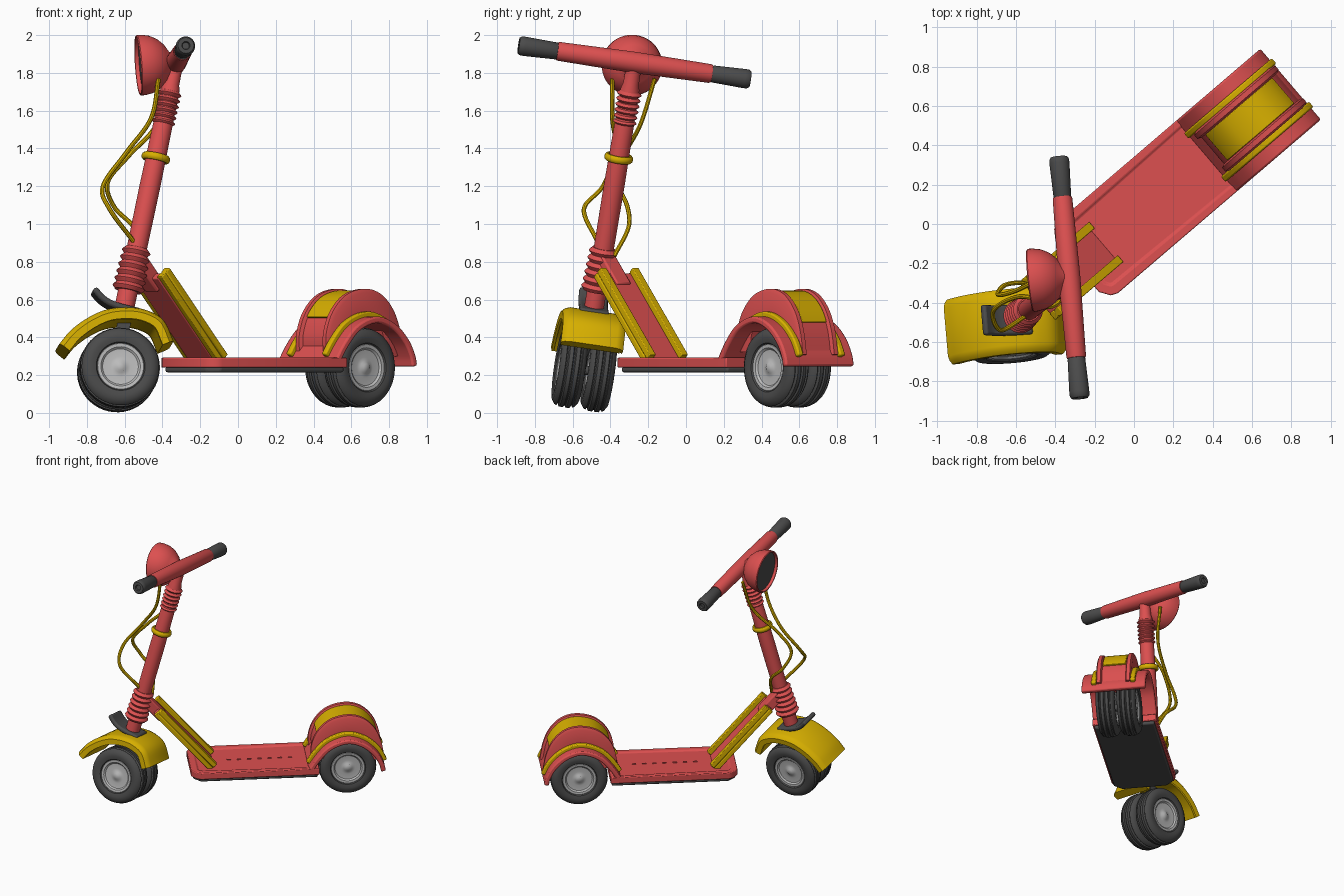
import bpy, bmesh, math
from mathutils import Vector, Matrix

if "Cube" in bpy.data.objects:
    bpy.data.objects.remove(bpy.data.objects["Cube"])

def material(name, rgb):
    m = bpy.data.materials.new(name)
    m.diffuse_color = (*rgb, 1)
    m.use_nodes = True
    m.node_tree.nodes["Principled BSDF"].inputs["Base Color"].default_value = m.diffuse_color
    return m

RED = material("red", (0.72, 0.08, 0.08))
YELLOW = material("yellow", (0.68, 0.43, 0.0))
DARK = material("dark", (0.07, 0.07, 0.07))
LIGHT = material("light", (0.5, 0.5, 0.5))

def frame(x, y, z, o):
    m = Matrix((x, y, z)).transposed().to_4x4()
    m.translation = o
    return m

# Two local frames, each x = sideways, y = backwards, z = up
u = Vector((0.76, 0.65, 0)).normalized()
BODY = frame(Vector((u.y, -u.x, 0)), u, Vector((0, 0, 1)), Vector((-0.015, 0.017, 0)))
s = Vector((0.21, 0.165, 1)).normalized()
d = Vector((0.089, -0.983, 0.161))
d = (d - s * d.dot(s)).normalized()
STEER = frame(d, s.cross(d), s, Vector((-0.669, -0.54, 0.235)))
SIDE = Matrix.Rotation(math.pi / 2, 4, 'Y')
T = Matrix.Translation

def finish(name, bm, M, mat, bevel=0):
    bmesh.ops.remove_doubles(bm, verts=bm.verts, dist=1e-5)
    bmesh.ops.transform(bm, matrix=M, verts=bm.verts)
    bmesh.ops.recalc_face_normals(bm, faces=bm.faces)
    me = bpy.data.meshes.new(name)
    bm.to_mesh(me)
    bm.free()
    me.materials.append(mat)
    ob = bpy.data.objects.new(name, me)
    bpy.context.collection.objects.link(ob)
    if bevel:
        b = ob.modifiers.new("bevel", 'BEVEL')
        b.width, b.segments, b.limit_method = bevel, 2, 'ANGLE'
        b.angle_limit = math.radians(40)
    return ob

def lathe(name, prof, M, mat, n=40, closed=False):
    bm = bmesh.new()
    rings = [[bm.verts.new((r * math.cos(2 * math.pi * i / n), r * math.sin(2 * math.pi * i / n), h))
              for i in range(n)] for r, h in prof]
    for k in range(len(prof) - (0 if closed else 1)):
        a, b = rings[k], rings[(k + 1) % len(rings)]
        for i in range(n):
            j = (i + 1) % n
            bm.faces.new((a[i], a[j], b[j], b[i]))
    return finish(name, bm, M, mat)

def smooth(pts, n=6):
    # Catmull-Rom through the points
    P = [Vector(p) for p in pts]
    P = [2 * P[0] - P[1]] + P + [2 * P[-1] - P[-2]]
    out = []
    for k in range(1, len(P) - 2):
        a, b, c, e = P[k - 1:k + 3]
        for i in range(n):
            t = i / n
            out.append(0.5 * (2 * b + (c - a) * t + (2 * a - 5 * b + 4 * c - e) * t * t
                              + (3 * b - a - 3 * c + e) * t ** 3))
    return out + [P[-2]]

def ribbon(name, path, section, M, mat, bevel=0):
    # sweep a closed (sideways, height) section along a (back, up) path
    bm = bmesh.new()
    path = [Vector(p) for p in path]
    rings = []
    for i, p in enumerate(path):
        t = (path[min(i + 1, len(path) - 1)] - path[max(i - 1, 0)]).normalized()
        rings.append([bm.verts.new((w, p.x - t.y * h, p.y + t.x * h)) for w, h in section])
    m = len(section)
    for a, b in zip(rings, rings[1:]):
        for i in range(m):
            bm.faces.new((a[i], a[(i + 1) % m], b[(i + 1) % m], b[i]))
    bm.faces.new(rings[0])
    bm.faces.new(rings[-1])
    return finish(name, bm, M, mat, bevel)

def rect(w0, w1, h0, h1):
    return [(w0, h0), (w0, h1), (w1, h1), (w1, h0)]

def mirrored(half):
    return half + [(-w, h) for w, h in reversed(half)]

def prism(name, outline, z0, z1, M, mat, bevel=0, inset=0):
    bm = bmesh.new()
    f = bm.faces.new([bm.verts.new((x, y, z0)) for x, y in outline])
    ext = bmesh.ops.extrude_face_region(bm, geom=[f])["geom"]
    bmesh.ops.translate(bm, verts=[g for g in ext if isinstance(g, bmesh.types.BMVert)], vec=(0, 0, z1 - z0))
    bmesh.ops.recalc_face_normals(bm, faces=bm.faces)
    if inset:
        top = [max(bm.faces, key=lambda q: q.calc_center_median().z)]
        bmesh.ops.inset_region(bm, faces=top, thickness=inset)
        bmesh.ops.inset_region(bm, faces=top, thickness=0.008, depth=-0.01)
    return finish(name, bm, M, mat, bevel)

# Paired wheels, front and rear
tyre = [(0.12, 0.05), (0.13, 0.064), (0.155, 0.071), (0.18, 0.068), (0.2, 0.054), (0.206, 0.044),
        (0.197, 0.04), (0.197, 0.034), (0.211, 0.028), (0.212, 0.008), (0.202, 0.003)]
hub = [(0, 0.058), (0.02, 0.056), (0.032, 0.046), (0.055, 0.042), (0.095, 0.046), (0.105, 0.056),
       (0.122, 0.058), (0.13, 0.05)]
def flip(p):
    return p + [(r, -h) for r, h in reversed(p)]
for label, M in (("front", STEER @ T((0, 0.037, 0))), ("rear", BODY @ T((0, 0.80, 0.24)))):
    for side in (-1, 1):
        W = M @ T((side * 0.078, 0, 0)) @ SIDE
        lathe(f"{label}_tyre", flip(tyre), W, DARK, 48, True)
        lathe(f"{label}_hub", flip(hub), W, LIGHT)
    lathe(f"{label}_axle", [(0, -0.13), (0.025, -0.13), (0.025, 0.13), (0, 0.13)], M @ SIDE, DARK, 16)

# Front mudguard and the dark bracket over it
arc = smooth([(-0.30, 0.045), (-0.255, 0.13), (-0.18, 0.215), (-0.09, 0.28), (0.02, 0.315),
              (0.12, 0.318), (0.21, 0.285), (0.28, 0.19)], 5)
ribbon("front_mudguard", arc, mirrored([(-0.165, -0.06), (-0.167, -0.02), (-0.15, -0.003), (-0.125, 0.006)])
       + mirrored([(0.125, -0.018), (0.15, -0.03), (0.152, -0.06)]), STEER, YELLOW)
ribbon("fork_bracket", smooth([(-0.175, 0.395), (-0.12, 0.355), (-0.05, 0.335), (0.085, 0.33)], 4),
       rect(-0.078, 0.078, -0.025, 0.008), STEER, DARK, 0.012)
ribbon("fork_strut", [(-0.02, 0.0), (0.05, 0.0)], rect(-0.006, 0.006, 0, 0.33), STEER, DARK)

# Steering column with ribbed sleeves
lathe("steering_column", [(0, 0.32), (0.052, 0.32), (0.055, 1.0), (0.05, 1.53), (0.042, 1.56),
                          (0.04, 1.68), (0, 1.68)], STEER, RED)
def sleeve(name, c0, c1, r0, r1, count):
    prof, n = [(0.03, c0)], count * 6
    for i in range(n + 1):
        t = i / n
        prof.append((r0 + (r1 - r0) * t - 0.016 * abs(math.cos(math.pi * t * count)) ** 2, c0 + (c1 - c0) * t))
    lathe(name, prof + [(0.03, c1)], STEER, RED)
sleeve("lower_sleeve", 0.425, 0.66, 0.088, 0.076, 6)
sleeve("upper_sleeve", 1.335, 1.52, 0.063, 0.066, 6)
lathe("column_clamp", [(0.062 + 0.015 * math.cos(k * math.pi / 5), 1.154 + 0.02 * math.sin(k * math.pi / 5))
                       for k in range(10)], STEER, YELLOW, 40, True)

# Handlebar with grips
BAR = STEER @ T((0, 0, 1.677)) @ SIDE
lathe("handlebar", flip([(0, 0.415), (0.047, 0.415), (0.05, 0.405), (0.056, 0.02)]), BAR, RED)
for side in (-1, 1):
    lathe("grip", [(0.04, side * 0.41), (0.045, side * 0.42), (0.051, side * 0.59), (0.05, side * 0.61),
                   (0.042, side * 0.622), (0.022, side * 0.622), (0.018, side * 0.61), (0, side * 0.61)], BAR, DARK, 32)

# Headlight bowl
back = Vector((0.985, 0.1, 0.07)).normalized()
LAMP = T((-0.53, -0.287, 1.84)) @ back.to_track_quat('Z', 'Y').to_matrix().to_4x4()
lathe("headlight", [(0.145, 0.03), (0.15, 0.002), (0.156, 0), (0.161, 0.006), (0.16, 0.03), (0.152, 0.07),
                    (0.132, 0.11), (0.1, 0.145), (0.06, 0.17), (0.04, 0.2), (0, 0.2)], LAMP, RED, 48)
lathe("headlight_lens", [(0, 0.018), (0.147, 0.022), (0.147, 0.035), (0, 0.035)], LAMP, DARK, 48)

# Cables
cables = [[(-0.42, -0.39, 1.77), (-0.46, -0.39, 1.56), (-0.59, -0.37, 1.38), (-0.715, -0.44, 1.2),
           (-0.68, -0.54, 1.08), (-0.57, -0.48, 0.93), (-0.5, -0.43, 0.84)],
          [(-0.39, -0.165, 1.77), (-0.43, -0.24, 1.53), (-0.58, -0.33, 1.36), (-0.69, -0.36, 1.22),
           (-0.655, -0.31, 1.09), (-0.55, -0.305, 0.98), (-0.5, -0.38, 0.83)]]
for pts in cables:
    cu = bpy.data.curves.new("cable", 'CURVE')
    cu.dimensions, cu.bevel_depth, cu.bevel_resolution, cu.use_fill_caps = '3D', 0.012, 2, True
    path = smooth(pts, 8)
    sp = cu.splines.new('POLY')
    sp.points.add(len(path) - 1)
    for p, q in zip(sp.points, path):
        p.co = (*q, 1)
    cu.materials.append(YELLOW)
    ob = bpy.data.objects.new("cable", cu)
    bpy.context.collection.objects.link(ob)
    bpy.ops.object.select_all(action='DESELECT')
    ob.select_set(True)
    bpy.context.view_layer.objects.active = ob
    bpy.ops.object.convert(target='MESH')

# Deck, underside and tread studs
outline = [(-0.237, 0.58), (-0.237, -0.29), (-0.222, -0.325), (-0.17, -0.36)]
prism("deck", mirrored(outline), 0.24, 0.292, BODY, RED, 0.012, 0.05)
prism("deck_underside", mirrored([(-0.222, 0.57), (-0.222, -0.29), (-0.165, -0.345)]), 0.215, 0.245, BODY, DARK, 0.01)
for k in range(7):
    y = -0.08 + k * 0.075
    prism("deck_stud", [(-0.006, y), (0.006, y), (0.006, y + 0.03), (-0.006, y + 0.03)], 0.275, 0.287, BODY, RED)

# Sloping brace from deck to column
ribbon("brace_panel", [(-0.585, 0.745), (-0.18, 0.284)], rect(-0.1, 0.1, -0.05, -0.005), BODY, RED, 0.006)
ribbon("brace_neck", [(-0.70, 0.876), (-0.53, 0.682)], rect(-0.05, 0.05, -0.07, 0.005), BODY, RED, 0.01)
for side in (-1, 1):
    w = side * 0.112
    ribbon("brace_rail", [(-0.59, 0.75), (-0.185, 0.29)],
           [(w - 0.022, -0.045), (w - 0.022, -0.015), (w - 0.014, -0.01), (w - 0.022, -0.005), (w - 0.022, 0.028),
            (w + 0.022, 0.028), (w + 0.022, -0.005), (w + 0.014, -0.01), (w + 0.022, -0.015), (w + 0.022, -0.045)],
           BODY, YELLOW, 0.006)

# Rear mudguard: wide arch, raised centre hump and yellow strips
wide = smooth([(0.50, 0.28), (0.56, 0.37), (0.64, 0.455), (0.74, 0.502), (0.83, 0.507), (0.93, 0.465),
               (1.01, 0.39), (1.055, 0.31), (1.07, 0.25)], 5)
ribbon("rear_mudguard", wide, rect(-0.237, 0.237, -0.035, 0), BODY, RED, 0.01)
hump = smooth([(0.53, 0.32), (0.53, 0.42), (0.575, 0.535), (0.67, 0.625), (0.8, 0.657), (0.91, 0.63),
               (0.995, 0.55), (1.045, 0.44), (1.07, 0.31)], 5)
ribbon("rear_hump", hump, mirrored([(-0.132, -0.13), (-0.132, -0.02), (-0.122, 0), (-0.096, 0), (-0.088, -0.02)]),
       BODY, RED)
ribbon("rear_hump_inlay", hump[9:34], rect(-0.086, 0.086, -0.03, -0.009), BODY, YELLOW, 0.004)
for side in (-1, 1):
    ribbon("rear_side_strip", wide[1:-4], rect(side * 0.145 - 0.018, side * 0.145 + 0.018, -0.01, 0.026),
           BODY, YELLOW, 0.008)

# Smooth shading with sharp edges kept
bpy.ops.object.select_all(action='SELECT')
bpy.context.view_layer.objects.active = bpy.data.objects["deck"]
bpy.ops.object.shade_smooth_by_angle(angle=math.radians(38))
